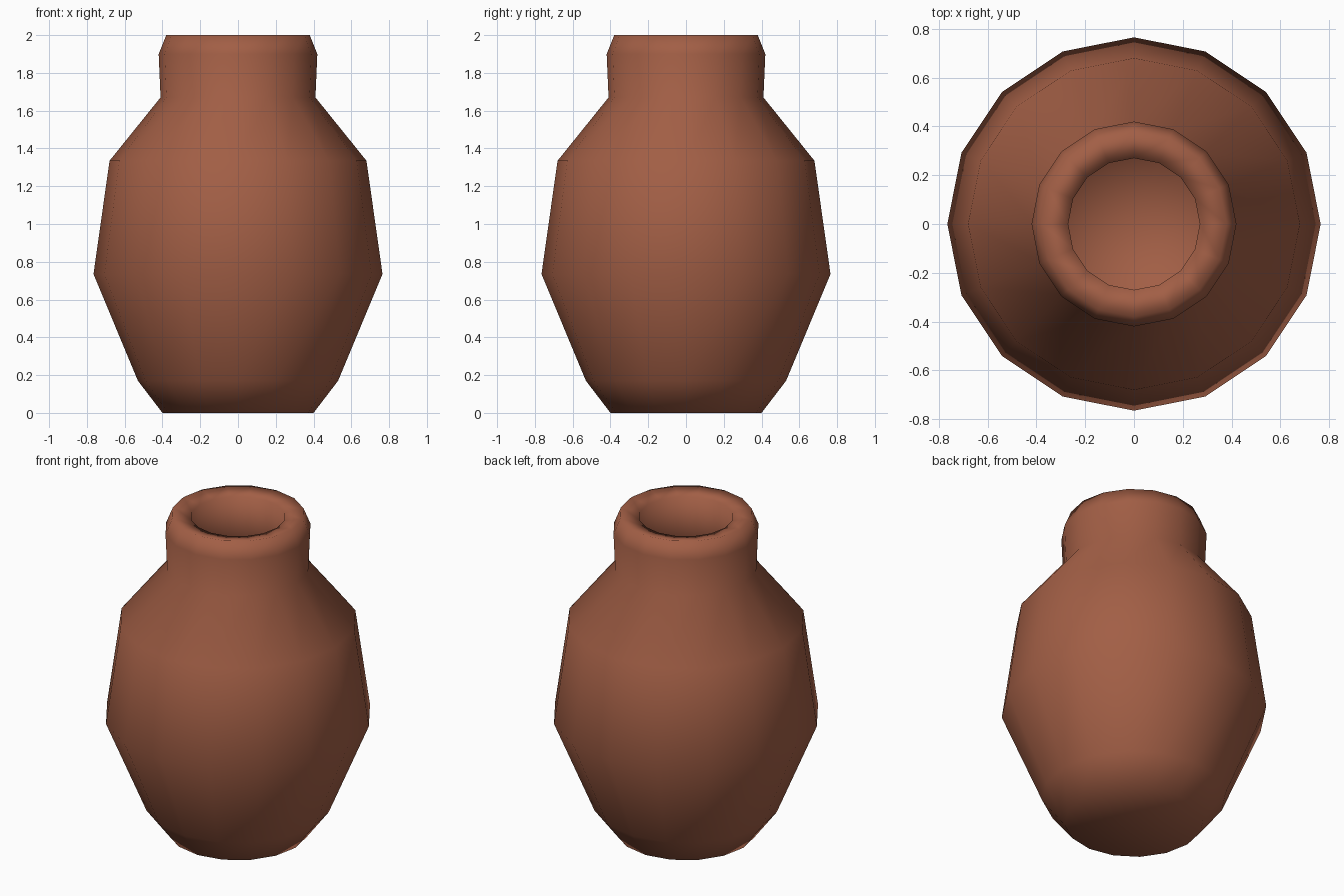
import bpy
import bmesh
import math

SIDES = 16

default = bpy.data.objects.get("Cube")
if default:
    bpy.data.objects.remove(default, do_unlink=True)

# Fired clay colour
clay = bpy.data.materials.new("terracotta")
clay.use_nodes = True
colour = (0.36, 0.113, 0.06, 1.0)
clay.diffuse_color = colour
bsdf = clay.node_tree.nodes["Principled BSDF"]
bsdf.inputs["Base Color"].default_value = colour
bsdf.inputs["Roughness"].default_value = 0.9

# Half sections as (radius, height), from the base outward and down inside
outer_wall = [(0, 0), (0.40, 0), (0.53, 0.17), (0.765, 0.735),
              (0.68, 1.335), (0.41, 1.67), (0.42, 1.90), (0.38, 2.0)]
inner_wall = [(0.27, 1.98), (0.30, 1.67), (0.56, 1.30),
              (0.64, 0.75), (0.36, 0.28), (0, 0.10)]


def lathe(name, profile, material):
    """Turn a half section around the z axis into a closed vessel."""
    bm = bmesh.new()
    points = [bm.verts.new((r, 0, z)) for r, z in profile]
    edges = [bm.edges.new(pair) for pair in zip(points, points[1:])]
    bmesh.ops.spin(bm, geom=points + edges, cent=(0, 0, 0), axis=(0, 0, 1),
                   angle=math.tau, steps=SIDES, use_merge=False)
    bmesh.ops.remove_doubles(bm, verts=bm.verts[:], dist=0.0005)
    bmesh.ops.dissolve_degenerate(bm, edges=bm.edges[:], dist=0.0001)
    bmesh.ops.recalc_face_normals(bm, faces=bm.faces[:])
    for face in bm.faces:
        face.smooth = True
    mesh = bpy.data.meshes.new(name)
    bm.to_mesh(mesh)
    bm.free()
    mesh.materials.append(material)
    obj = bpy.data.objects.new(name, mesh)
    bpy.context.scene.collection.objects.link(obj)
    return obj


# Hollow pot with a rounded lip
lathe("clay_pot", outer_wall + inner_wall, clay)
